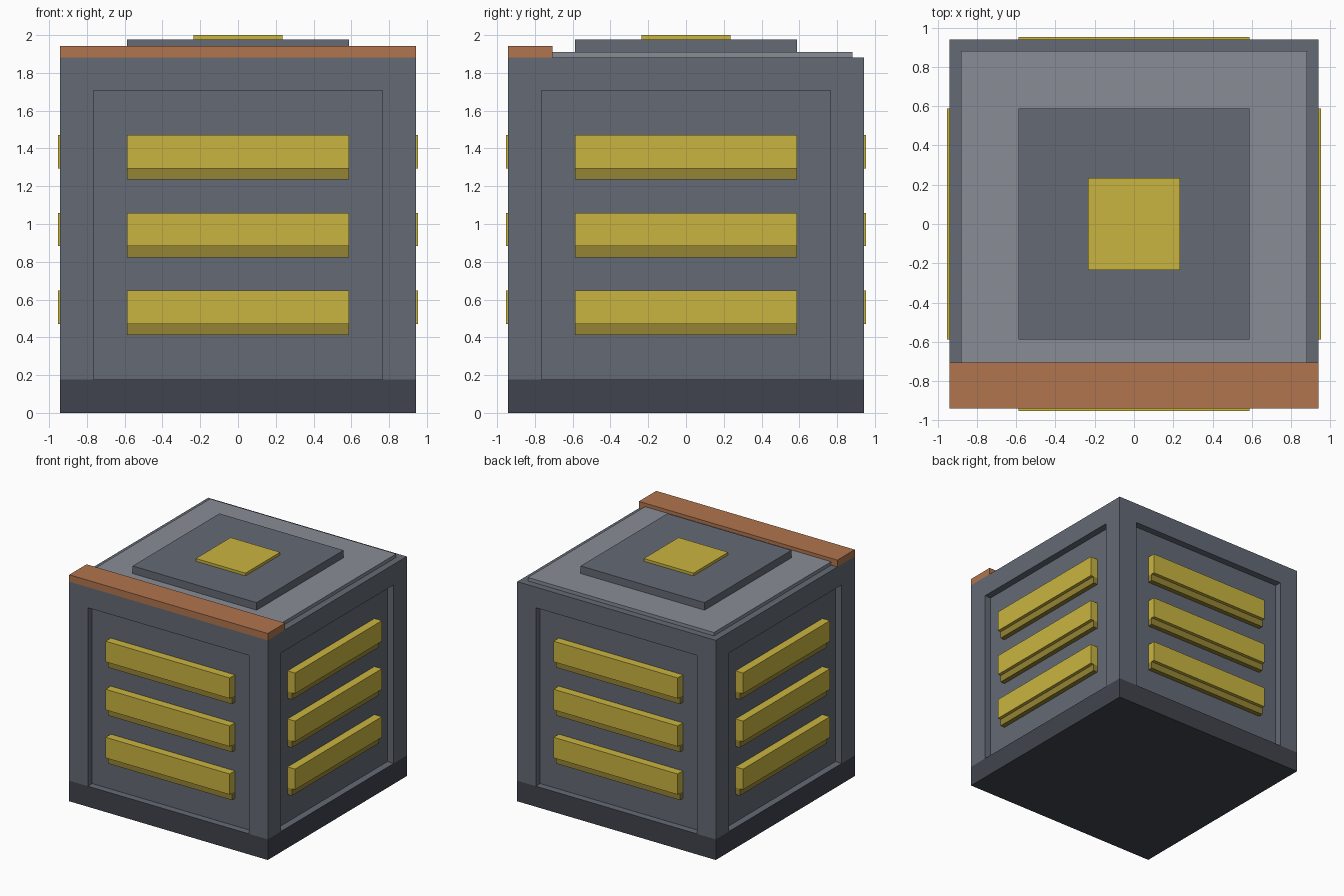
import bpy, bmesh, math
from mathutils import Matrix, Vector

if "Cube" in bpy.data.objects:
    bpy.data.objects.remove(bpy.data.objects["Cube"])

U = 2.0 / 17.0 / 2.0   # design unit: the crate is 32 units wide, 34 tall


def mat(name, hex_rgb):
    m = bpy.data.materials.new(name)
    srgb = [int(hex_rgb[i:i + 2], 16) / 255 for i in (0, 2, 4)]
    lin = [c / 12.92 if c <= 0.04045 else ((c + 0.055) / 1.055) ** 2.4 for c in srgb]
    m.diffuse_color = (*lin, 1)
    m.use_nodes = True
    m.node_tree.nodes["Principled BSDF"].inputs["Base Color"].default_value = m.diffuse_color
    return m


GREY = mat("slate_grey", "646A75")
DARK = mat("dark_slate", "40444D")
LIGHT = mat("light_grey", "888C95")
COPPER = mat("copper", "B0754D")
YELLOW = mat("yellow", "CAB540")
OLIVE = mat("dark_yellow", "958534")


def finish(name, bm, *mats):
    me = bpy.data.meshes.new(name)
    bm.to_mesh(me)
    bm.free()
    for m in mats:
        me.materials.append(m)
    ob = bpy.data.objects.new(name, me)
    bpy.context.collection.objects.link(ob)
    return ob


def box(name, m, lo, hi, turn=0.0):
    """Box between two corners given in units, turned about z."""
    lo, hi = Vector(lo) * U, Vector(hi) * U
    bm = bmesh.new()
    bmesh.ops.create_cube(bm, size=1)
    bmesh.ops.transform(bm, verts=bm.verts, matrix=Matrix.Rotation(turn, 4, 'Z')
                        @ Matrix.Translation((lo + hi) / 2)
                        @ Matrix.Diagonal((*(hi - lo), 1)))
    return finish(name, bm, m)


# Body: cube with a recessed panel on each side and a dark plinth band
bm = bmesh.new()
bmesh.ops.create_cube(bm, size=32 * U)
bmesh.ops.translate(bm, verts=bm.verts, vec=(0, 0, 16 * U))
bm.normal_update()
sides = [f for f in bm.faces if abs(f.normal.z) < 0.5]
bmesh.ops.inset_individual(bm, faces=sides, thickness=3 * U, use_even_offset=True)
bm.normal_update()
walls = bmesh.ops.extrude_discrete_faces(bm, faces=sides)["faces"]
for f in walls:
    n = f.normal.copy()
    bmesh.ops.translate(bm, verts=f.verts, vec=-n * U)
bmesh.ops.remove_doubles(bm, verts=bm.verts, dist=1e-5)
bmesh.ops.bisect_plane(bm, geom=bm.verts[:] + bm.edges[:] + bm.faces[:], dist=1e-4,
                       plane_co=(0, 0, 3 * U), plane_no=(0, 0, 1))
for f in bm.faces:
    f.material_index = int(f.calc_center_median().z < 3 * U - 1e-3)
bmesh.ops.dissolve_limit(bm, angle_limit=0.01, verts=bm.verts, edges=bm.edges,
                         delimit={'MATERIAL'})
bmesh.ops.recalc_face_normals(bm, faces=bm.faces)
finish("body", bm, GREY, DARK)

# Three slats with a thinner lip below each, on all four sides
for side, label in enumerate(("front", "right", "back", "left")):
    turn = side * math.pi / 2
    for row, z in enumerate((7, 14, 21)):
        box(f"{label}_slat_{row + 1}", YELLOW, (-10, -16.2, z + 1), (10, -15, z + 4), turn)
        box(f"{label}_slat_lip_{row + 1}", OLIVE, (-10, -15.7, z), (10, -15, z + 1), turn)

# Lid: thin panel, raised plate, centre button and front edge bar
box("lid_panel", LIGHT, (-15, -12, 32), (15, 15, 32.5))
box("lid_plate", GREY, (-10, -10, 32.5), (10, 10, 33.6))
box("lid_button", YELLOW, (-4, -4, 33.6), (4, 4, 34))
box("front_edge_bar", COPPER, (-16, -16, 32), (16, -12, 33))
